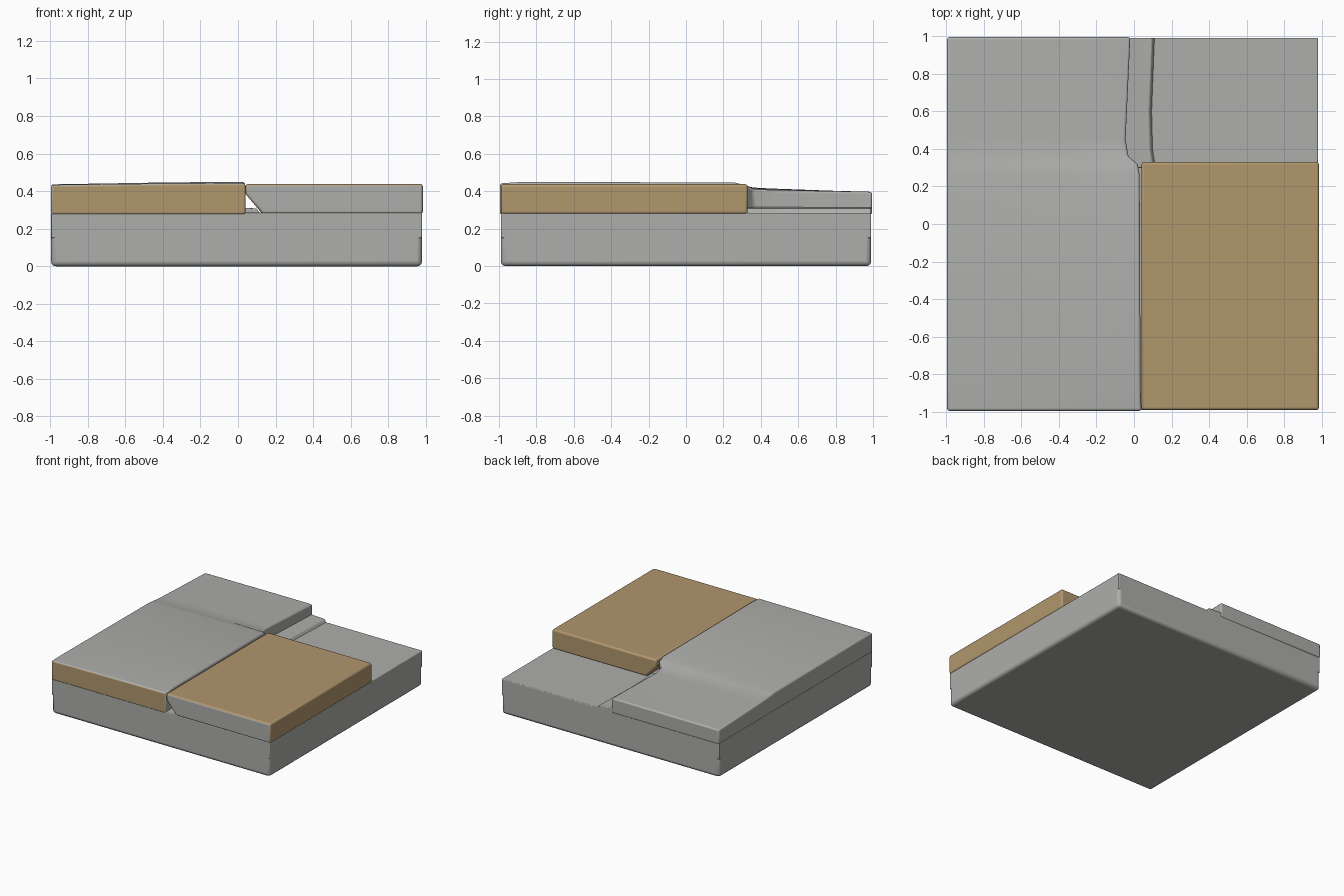
import bpy, bmesh

if "Cube" in bpy.data.objects:
    bpy.data.objects.remove(bpy.data.objects["Cube"])


def material(name, rgb):
    m = bpy.data.materials.new(name)
    m.diffuse_color = (*rgb, 1)
    m.use_nodes = True
    m.node_tree.nodes["Principled BSDF"].inputs["Base Color"].default_value = m.diffuse_color
    return m


GREY = material("stone grey", (0.42, 0.42, 0.41))
TAN = material("sand tan", (0.44, 0.31, 0.155))


def loft(name, sections, bevel, mats, rule=None):
    """Skin (y, [(x, z), ...]) sections, cap the ends, soften the edges."""
    bm = bmesh.new()
    rings = [[bm.verts.new((x, y, z)) for x, z in pts] for y, pts in sections]
    n = len(rings[0])
    for a, b in zip(rings, rings[1:]):
        for i in range(n):
            bm.faces.new((a[i], a[(i + 1) % n], b[(i + 1) % n], b[i]))
    bm.faces.new(rings[0])
    bm.faces.new(rings[-1])
    bmesh.ops.recalc_face_normals(bm, faces=bm.faces)
    bm.normal_update()
    for f in bm.faces:
        f.material_index = rule(f.normal) if rule else 0
    mesh = bpy.data.meshes.new(name)
    bm.to_mesh(mesh)
    bm.free()
    ob = bpy.data.objects.new(name, mesh)
    bpy.context.collection.objects.link(ob)
    for m in mats:
        mesh.materials.append(m)
    mod = ob.modifiers.new("soft edges", "BEVEL")
    mod.width = bevel
    mod.segments = 3
    mod.limit_method = 'ANGLE'
    mod.angle_limit = 0.7
    bpy.context.view_layer.objects.active = ob
    ob.select_set(True)
    bpy.ops.object.shade_smooth_by_angle(angle=0.6)
    ob.select_set(False)
    return ob


def slab(x0, x1, z0, z1):
    return [(x0, z0), (x1, z0), (x1, z1), (x0, z1)]


# Base slab: rounded lower body with a crisper upper rim
loft("base_slab", [(-0.99, slab(-0.995, 0.98, 0, 0.285)),
                   (0.99, slab(-0.995, 0.98, 0, 0.285))], 0.025, [GREY])
loft("base_rim", [(-0.99, slab(-0.995, 0.98, 0.15, 0.285)),
                  (0.99, slab(-0.995, 0.98, 0.15, 0.285))], 0.006, [GREY])


# Long pad: high in front, dropping to a narrower rear; tan front face
def pad(y, right, left_top, mid_top, right_top):
    return y, [(-0.995, 0.275), (right, 0.275), (right, right_top),
               (-0.4, mid_top), (-0.995, left_top)]


loft("long_pad", [
    pad(-0.995, 0.04, 0.433, 0.44, 0.442),
    pad(-0.88, 0.035, 0.436, 0.446, 0.45),
    pad(0.26, 0.03, 0.43, 0.443, 0.447),
    pad(0.32, 0.02, 0.424, 0.428, 0.432),
    pad(0.36, -0.03, 0.42, 0.417, 0.412),
    pad(0.45, -0.045, 0.415, 0.412, 0.407),
    pad(0.995, -0.02, 0.395, 0.397, 0.397),
], 0.012, [GREY, TAN], lambda n: int(n.y < -0.7))

# Low stepped ledge running along the rear of the long pad
loft("rear_ledge", [
    (y, [(-0.2, 0.275), (x + 0.02, 0.275), (x, 0.308), (x - 0.09, 0.312), (-0.2, 0.33)])
    for y, x in ((0.3, 0.10), (0.4, 0.085), (0.6, 0.08), (0.99, 0.095))
], 0.006, [GREY])

# Tan block: undercut along its inner side, grey front face
block = [(0.13, 0.278), (0.985, 0.278), (0.985, 0.438), (0.04, 0.438), (0.04, 0.385)]
loft("tan_block", [(-0.99, block), (0.33, block)], 0.014, [TAN, GREY],
     lambda n: int(n.y < -0.7))
